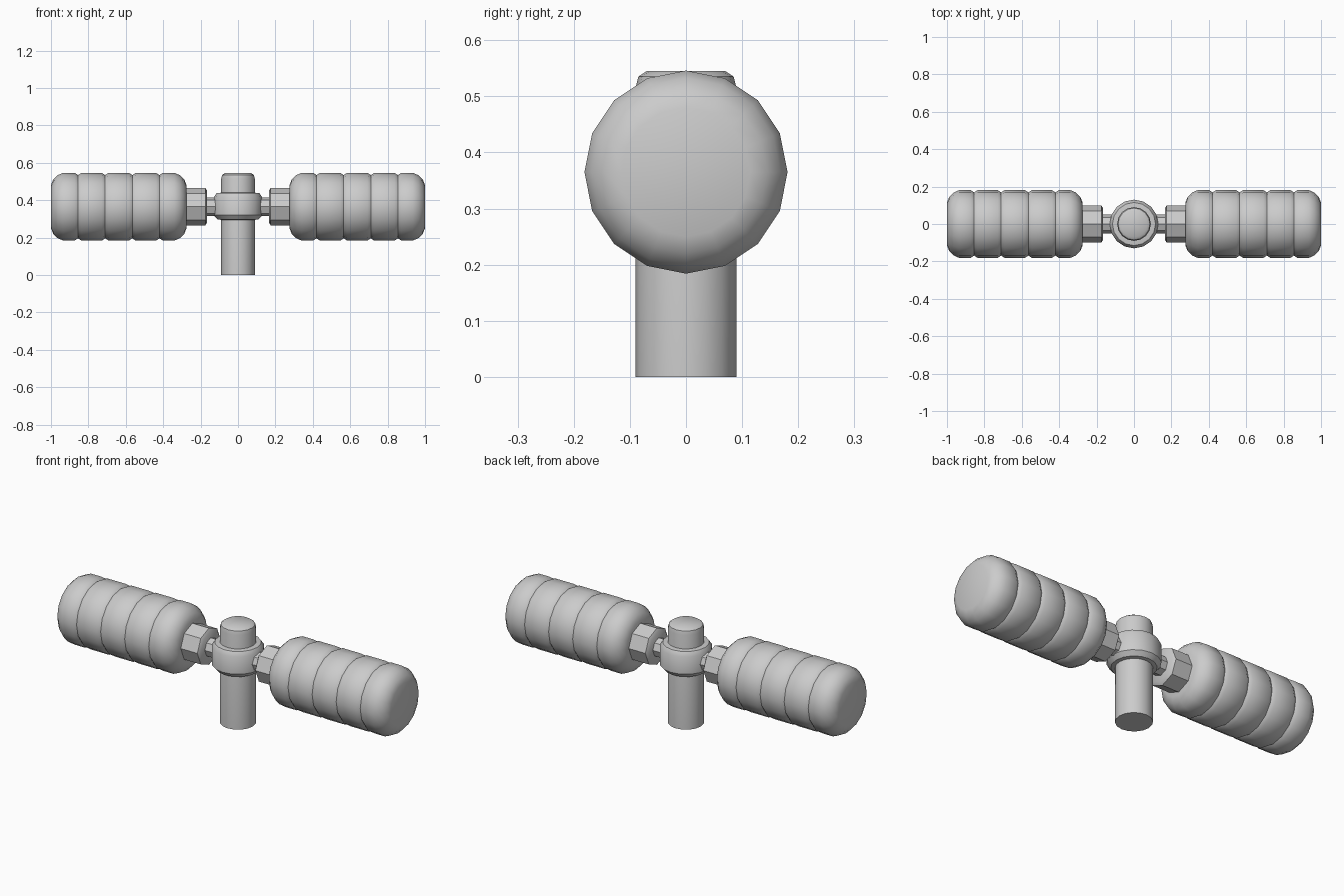
import bpy, bmesh, math
from mathutils import Matrix

if "Cube" in bpy.data.objects:
    bpy.data.objects.remove(bpy.data.objects["Cube"])

grey = bpy.data.materials.new("plain grey")
grey.diffuse_color = (0.6, 0.6, 0.6, 1)
grey.use_nodes = True
grey.node_tree.nodes["Principled BSDF"].inputs["Base Color"].default_value = grey.diffuse_color
Z = 0.365  # height of the horizontal axle


def lathe(name, profile, sides, side=0, phase=0.0, angle=40):
    """Revolve (distance along axis, radius) points; side 0 = upright, +-1 = along x."""
    bm = bmesh.new()
    rings = []
    for d, r in profile:
        rings.append([bm.verts.new((r * math.cos(phase + 2 * math.pi * i / sides),
                                    r * math.sin(phase + 2 * math.pi * i / sides), d))
                      for i in range(sides)])
    for a, b in zip(rings, rings[1:]):
        for i in range(sides):
            j = (i + 1) % sides
            bm.faces.new((a[i], a[j], b[j], b[i]))
    bm.faces.new(rings[0][::-1])
    bm.faces.new(rings[-1])
    if side:
        bm.transform(Matrix.Translation((0, 0, Z)) @ Matrix.Rotation(side * math.pi / 2, 4, 'Y'))
    bmesh.ops.recalc_face_normals(bm, faces=bm.faces)
    me = bpy.data.meshes.new(name)
    bm.to_mesh(me)
    bm.free()
    ob = bpy.data.objects.new(name, me)
    bpy.context.collection.objects.link(ob)
    me.materials.append(grey)
    bpy.ops.object.select_all(action='DESELECT')
    ob.select_set(True)
    bpy.context.view_layer.objects.active = ob
    bpy.ops.object.shade_smooth_by_angle(angle=math.radians(angle))
    return ob


# Upright post with bevelled top, and the hub ring round it
lathe("post", [(0, 0.09), (0.515, 0.09), (0.535, 0.085), (0.545, 0.07)], 16)
lathe("hub", [(0.295, 0.09), (0.297, 0.11), (0.32, 0.13), (0.415, 0.13),
              (0.437, 0.115), (0.44, 0.09)], 16)

# Ribbed grip: five bulging segments with rounded outer ends
x0, x1, R, n = 0.275, 1.0, 0.181, 5
w = (x1 - x0) / n
grip = [(x0, 0.115), (x0 + 0.012, 0.145), (x0 + 0.035, 0.168)]
for k in range(n):
    a, b = x0 + k * w, x0 + (k + 1) * w
    if k:
        grip += [(a, 0.169), (a + 0.018, R)]
    else:
        grip.append((a + 0.065, R))
    grip.append((b - (0.018 if k < n - 1 else 0.065), R))
grip += [(x1 - 0.035, 0.168), (x1 - 0.012, 0.145), (x1, 0.115)]

for s, label in ((-1, "left"), (1, "right")):
    lathe(label + "_grip", grip, 16, s)
    lathe(label + "_collar", [(0.165, 0.085), (0.175, 0.1), (0.29, 0.1)], 8, s)
    lathe(label + "_axle", [(0.08, 0.05), (0.2, 0.05)], 8, s)
